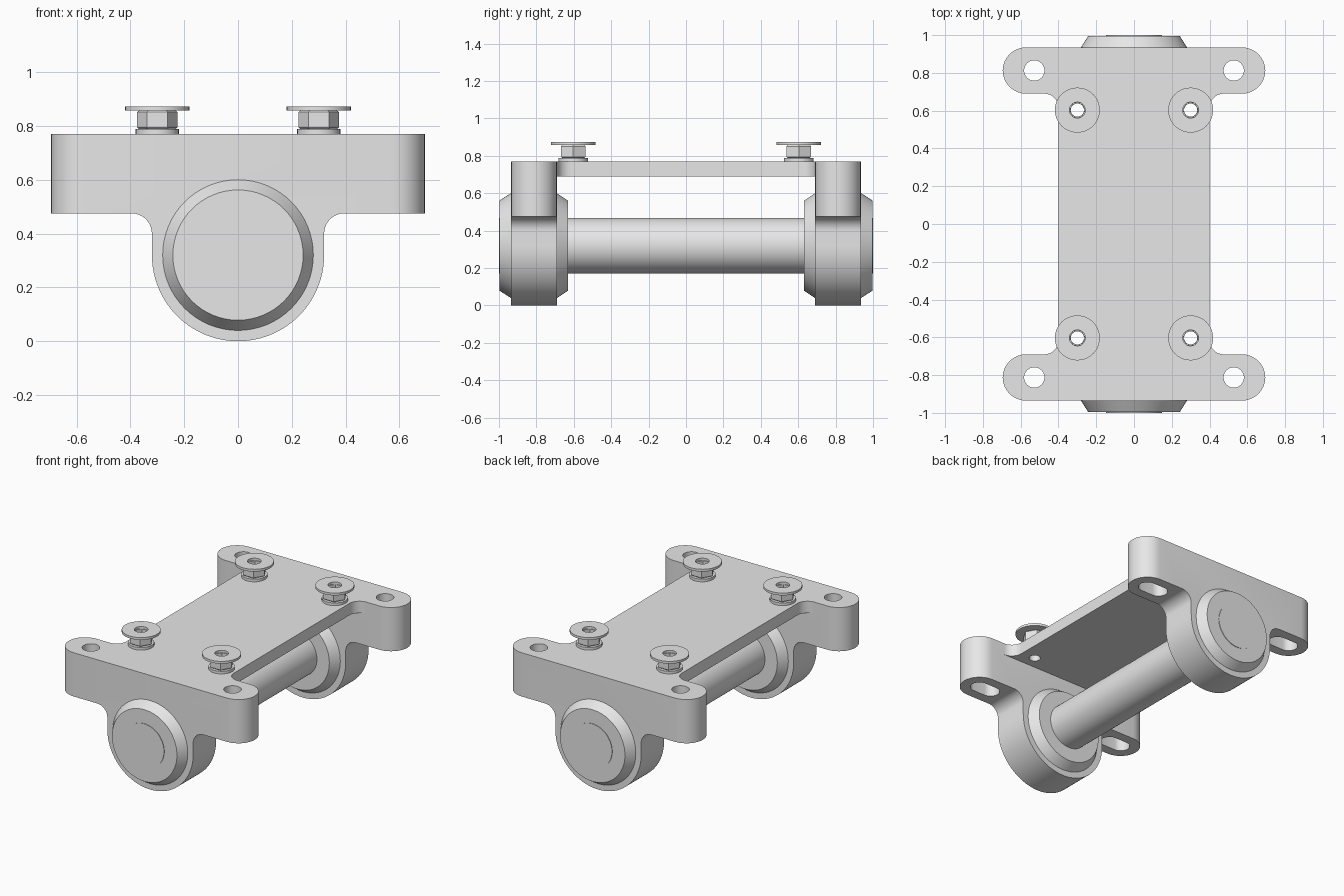
import bpy, bmesh
from math import sin, cos, pi, radians

cube = bpy.data.objects.get("Cube")
if cube:
    bpy.data.objects.remove(cube, do_unlink=True)

GREY = (0.8, 0.8, 0.8, 1)
steel = bpy.data.materials.new("plain grey metal")
steel.use_nodes = True
steel.diffuse_color = GREY
next(n for n in steel.node_tree.nodes if n.type == 'BSDF_PRINCIPLED').inputs["Base Color"].default_value = GREY


def add_mesh(name, bm):
    bmesh.ops.recalc_face_normals(bm, faces=bm.faces)
    mesh = bpy.data.meshes.new(name)
    bm.to_mesh(mesh)
    bm.free()
    mesh.materials.append(steel)
    ob = bpy.data.objects.new(name, mesh)
    bpy.context.collection.objects.link(ob)
    return ob


def arc(cx, cy, r, a0, a1, n):
    angles = [radians(a0 + (a1 - a0) * i / n) for i in range(n + 1)]
    return [(cx + r * cos(a), cy + r * sin(a)) for a in angles]


def place(u, v, h, axis):
    return (u, v, h) if axis == 'Z' else (u, h, v)


def prism(name, outline, lo, hi, axis='Z'):
    bm = bmesh.new()
    ends = [[bm.verts.new(place(u, v, h, axis)) for u, v in outline] for h in (lo, hi)]
    bm.faces.new(ends[0])
    bm.faces.new(ends[1])
    n = len(outline)
    for i in range(n):
        j = (i + 1) % n
        bm.faces.new((ends[0][i], ends[0][j], ends[1][j], ends[1][i]))
    return add_mesh(name, bm)


def ring(name, profile, seg, axis='Z', centre=(0, 0)):
    """Revolve a closed (radius, height) profile."""
    bm = bmesh.new()
    loops = []
    for s in range(seg):
        a = 2 * pi * s / seg
        loops.append([bm.verts.new(place(centre[0] + r * cos(a), centre[1] + r * sin(a), h, axis))
                      for r, h in profile])
    n = len(profile)
    for s in range(seg):
        p, q = loops[s], loops[(s + 1) % seg]
        for i in range(n):
            j = (i + 1) % n
            bm.faces.new((p[i], p[j], q[j], q[i]))
    return add_mesh(name, bm)


def select_only(ob):
    bpy.ops.object.select_all(action='DESELECT')
    ob.select_set(True)
    bpy.context.view_layer.objects.active = ob


def combine(ob, other, operation):
    select_only(ob)
    mod = ob.modifiers.new("combine", 'BOOLEAN')
    mod.operation, mod.solver, mod.object = operation, 'EXACT', other
    bpy.ops.object.modifier_apply(modifier=mod.name)
    bpy.data.objects.remove(other, do_unlink=True)


def smooth(ob):
    select_only(ob)
    bpy.ops.object.shade_smooth_by_angle(angle=radians(30))


def stadium(x0, x1, y, r):
    return arc(x1, y, r, -90, 90, 16) + arc(x0, y, r, 90, 270, 16)


AXLE_Z = 0.32
TOP = 0.77
BLOCK_Y = 0.8125
STUD_X, STUD_Y = 0.3, 0.603

# Mounting plate with filleted inner corners
half = ([(0.475, -0.75)] + arc(0.475, -0.615, 0.075, 270, 180, 10)
        + arc(0.475, 0.615, 0.075, 180, 90, 10) + [(0.475, 0.75)])
bracket = prism("bracket", half + [(-x, -y) for x, y in half], 0.69, TOP)

# End blocks: front profile trimmed to rounded ends
front = ([(0.8, 0.475), (0.8, TOP), (-0.8, TOP), (-0.8, 0.475)]
         + arc(-0.395, 0.4, 0.075, 90, 0, 10)
         + arc(0, AXLE_Z, 0.32, 180, 360, 48)
         + arc(0.395, 0.4, 0.075, 180, 90, 10))
for side in (-1, 1):
    y = side * BLOCK_Y
    block = prism("end_block", front, y - 0.3, y + 0.3, 'Y')
    combine(block, prism("trim", stadium(-0.5725, 0.5725, y, 0.1225), -0.1, 1), 'INTERSECT')
    combine(bracket, block, 'UNION')

# Bolt holes, slotted from below, and stud holes
for sx in (-1, 1):
    for sy in (-1, 1):
        x, y = sx * 0.528, sy * BLOCK_Y
        cutters = [
            prism("slot", stadium(x - 0.045, x + 0.045, y, 0.057), 0.3, 0.65),
            prism("bolt_hole", arc(x, y, 0.054, 0, 345, 23), 0.6, 0.9),
            prism("stud_hole", arc(sx * STUD_X, sy * STUD_Y, 0.035, 0, 345, 23), 0.6, 0.9)]
        for cutter in cutters:
            combine(bracket, cutter, 'DIFFERENCE')
smooth(bracket)

# Axle
smooth(prism("axle", arc(0, AXLE_Z, 0.148, 0, 354, 59), -1, 1, 'Y'))

# Chamfered bushings at each end
for side, label in ((-1, "front"), (1, "back")):
    profile = [(0.14, 0.63), (0.24, 0.63), (0.28, 0.69),
               (0.28, 0.936), (0.242, 0.996), (0.14, 0.996)]
    smooth(ring(label + "_bushing", [(r, side * h) for r, h in profile], 64, 'Y', (0, AXLE_Z)))

# Hollow studs: washer, hexagon nut and flat cap
for sx, lr in ((-1, "right"), (1, "left")):
    for sy, fb in ((-1, "front"), (1, "back")):
        name, c = fb + "_" + lr, (sx * STUD_X, sy * STUD_Y)
        smooth(ring(name + "_washer", [(0.036, TOP), (0.08, TOP), (0.08, 0.788), (0.036, 0.788)], 32, 'Z', c))
        ring(name + "_nut", [(0.042, 0.788), (0.068, 0.788), (0.075, 0.794),
                             (0.075, 0.851), (0.068, 0.857), (0.042, 0.857)], 6, 'Z', c)
        smooth(ring(name + "_cap", [(0.042, 0.857), (0.119, 0.857), (0.119, 0.873), (0.042, 0.873)], 40, 'Z', c))
